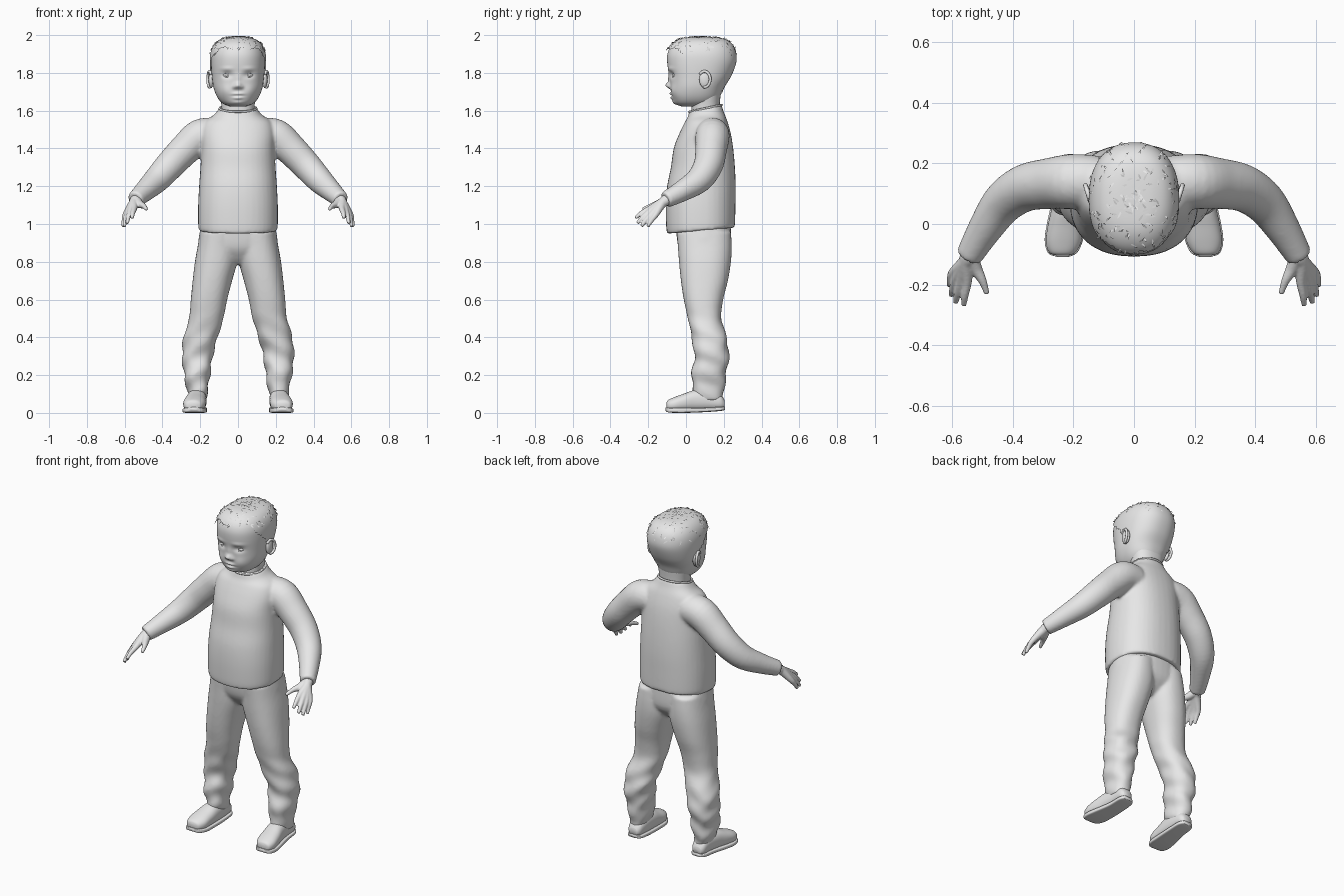
import bpy, bmesh, math, random
from mathutils import Vector

if "Cube" in bpy.data.objects:
    bpy.data.objects.remove(bpy.data.objects["Cube"])

random.seed(4)
grey = bpy.data.materials.new("plain_grey")
grey.diffuse_color = (0.8, 0.8, 0.8, 1)
grey.use_nodes = True
grey.node_tree.nodes["Principled BSDF"].inputs["Base Color"].default_value = grey.diffuse_color


def spline(keys, steps):
    """Catmull-Rom interpolation of equally long key tuples."""
    out, n = [], len(keys)
    for i in range(n - 1):
        p = [keys[max(0, min(n - 1, i + k))] for k in (-1, 0, 1, 2)]
        for s in range(steps):
            t = s / steps
            out.append([0.5 * (2 * b + (c - a) * t + (2 * a - 5 * b + 4 * c - d) * t * t
                               + (3 * b - a - 3 * c + d) * t ** 3) for a, b, c, d in zip(*p)])
    return out + [list(keys[-1])]


def skin(bm, rings):
    """Bridge rings of points into a capped surface."""
    vs = [[bm.verts.new(p) for p in r] for r in rings]
    n, new = len(vs[0]), []
    for a, b in zip(vs, vs[1:]):
        for i in range(n):
            j = (i + 1) % n
            new.append(bm.faces.new((a[i], a[j], b[j], b[i])))
    new += [bm.faces.new(vs[0][::-1]), bm.faces.new(vs[-1])]
    bmesh.ops.recalc_face_normals(bm, faces=new)


def loft(bm, keys, axis="z", n=40, steps=6, power=2.3, tweak=None):
    """Keys: position on axis, u0, u1, v0, v1, tilt. Superellipse sections."""
    rings = []
    for t, u0, u1, v0, v1, tilt in spline([tuple(k) + (0,) * (6 - len(k)) for k in keys], steps):
        ring = []
        for i in range(n):
            a = 2 * math.pi * i / n
            c, s = math.cos(a), math.sin(a)
            u = (u0 + u1) / 2 + (u1 - u0) / 2 * math.copysign(abs(c) ** (2 / power), c)
            v = (v0 + v1) / 2 + (v1 - v0) / 2 * math.copysign(abs(s) ** (2 / power), s)
            p = Vector((u, v, t + tilt * (v - 0.08))) if axis == "z" else Vector((u, t, v))
            ring.append(tweak(p) if tweak else p)
        rings.append(ring)
    skin(bm, rings)


def tube(bm, keys, n=14, steps=5):
    """Keys: x, y, z, radius along a path."""
    pts = spline(keys, steps)
    rings = []
    for i, p in enumerate(pts):
        d = Vector(pts[min(i + 1, len(pts) - 1)][:3]) - Vector(pts[max(i - 1, 0)][:3])
        side = d.cross(Vector((0.7, 0.7, 0.1))).normalized()
        up = d.cross(side).normalized()
        rings.append([Vector(p[:3]) + p[3] * (math.cos(2 * math.pi * k / n) * side
                                              + math.sin(2 * math.pi * k / n) * up) for k in range(n)])
    skin(bm, rings)


def ball(bm, centre, size):
    r = bmesh.ops.create_uvsphere(bm, u_segments=24, v_segments=14, radius=1)
    for v in r["verts"]:
        v.co = Vector([c + s * q for c, s, q in zip(centre, size, v.co)])


def finish(name, bm, mirror=False, voxel=0, smooth=4):
    me = bpy.data.meshes.new(name)
    bm.to_mesh(me)
    bm.free()
    me.materials.append(grey)
    for p in me.polygons:
        p.use_smooth = True
    ob = bpy.data.objects.new(name, me)
    bpy.context.collection.objects.link(ob)
    if mirror:
        ob.modifiers.new("mirror", "MIRROR").use_mirror_merge = False
    if voxel:
        m = ob.modifiers.new("fuse", "REMESH")
        m.mode, m.voxel_size, m.use_smooth_shade = "VOXEL", voxel, True
        m = ob.modifiers.new("soften", "SMOOTH")
        m.iterations, m.factor = smooth, 0.5
    return ob


def sym(z, front, back, w, tilt=0):
    return (z, -w, w, front, back, tilt)


# shirt: body and sleeves fused
bm = bmesh.new()
loft(bm, [sym(0.965, -0.10, 0.258, 0.207, 0.09), sym(1.0, -0.105, 0.26, 0.211, 0.07),
          sym(1.1, -0.107, 0.262, 0.211), sym(1.2, -0.10, 0.263, 0.206),
          sym(1.3, -0.08, 0.259, 0.199), sym(1.4, -0.065, 0.25, 0.194),
          sym(1.48, -0.035, 0.237, 0.195), sym(1.54, -0.008, 0.218, 0.175, 0.05),
          sym(1.575, 0.008, 0.2, 0.125, 0.15), sym(1.61, 0.018, 0.188, 0.098, 0.2)])
for s in (1, -1):
    tube(bm, [(s * 0.12, 0.14, 1.475, 0.085), (s * 0.20, 0.14, 1.465, 0.091), (s * 0.28, 0.133, 1.395, 0.084),
              (s * 0.36, 0.118, 1.312, 0.078), (s * 0.43, 0.07, 1.235, 0.07), (s * 0.49, -0.015, 1.178, 0.057),
              (s * 0.545, -0.108, 1.128, 0.044)], n=24)
finish("shirt", bm, voxel=0.009, smooth=5)

# collar edge
bm = bmesh.new()
tube(bm, [(0.097 * math.cos(a), 0.103 + 0.086 * math.sin(a), 1.612 + 0.018 * math.sin(a), 0.006)
          for a in [k * math.pi / 12 for k in range(25)]], n=8, steps=2)
finish("collar", bm)


# trousers: hips and legs fused, with soft folds below the knee
def folds(p):
    k = 0.005 * max(0, min(1, (0.55 - p.z) / 0.2))
    p.x += k * math.sin(p.z * 55 + p.y * 22)
    p.y += k * math.sin(p.z * 48 + abs(p.x) * 30)
    return p


legs = [(0.065, .172, .262, .05, .195), (0.1, .164, .266, .04, .20), (0.2, .148, .285, .03, .212),
        (0.3, .134, .296, .045, .227), (0.4, .108, .288, .03, .215), (0.5, .077, .259, .01, .187),
        (0.6, .057, .25, -.012, .197), (0.7, .031, .24, -.027, .222), (0.8, .004, .228, -.037, .238),
        (0.88, .0, .214, -.043, .242), (0.96, .0, .2, -.05, .238)]
bm = bmesh.new()
loft(bm, [sym(0.785, 0.03, 0.16, 0.1), sym(0.82, -0.005, 0.2, 0.17), sym(0.88, -0.04, 0.235, 0.21),
          sym(0.985, -0.055, 0.238, 0.198)])
for s in (1, -1):
    loft(bm, [(k[0],) + tuple(sorted((s * k[1], s * k[2]))) + k[3:] for k in legs], tweak=folds)
finish("trousers", bm, voxel=0.009, smooth=4)

# shoes and soles
bm = bmesh.new()
loft(bm, [(-.104, .218, .252, .03, .052), (-.095, .194, .278, .012, .068), (-.06, .174, .29, .006, .084),
          (-.01, .169, .285, .006, .102), (.05, .166, .272, .008, .122), (.12, .166, .262, .012, .122),
          (.18, .172, .257, .016, .1), (.203, .188, .243, .025, .07)], axis="y")
finish("shoes", bm, mirror=True)
bm = bmesh.new()
loft(bm, [(-.108, .215, .255, .012, .03), (-.095, .188, .283, .003, .028), (-.055, .169, .294, 0, .026),
          (.0, .165, .287, 0, .026), (.1, .163, .266, .004, .028), (.18, .167, .26, .01, .032),
          (.206, .187, .244, .015, .034)], axis="y", power=5)
finish("soles", bm, mirror=True)

# hands: fingers run back to the wrist and fuse into a palm
bm = bmesh.new()
for knuckle, mid, tip in [((.550, -.19, 1.082), (.557, -.235, 1.058), (.561, -.268, 1.032)),
                          ((.570, -.188, 1.068), (.581, -.228, 1.036), (.587, -.258, 1.004)),
                          ((.585, -.177, 1.056), (.596, -.212, 1.020), (.602, -.236, .988)),
                          ((.595, -.160, 1.050), (.604, -.185, 1.016), (.608, -.203, .986))]:
    tube(bm, [(.533, -.085, 1.138, .03), (.551, -.122, 1.115, .026), knuckle + (.0165,),
              mid + (.0125,), tip + (.009,)])
tube(bm, [(.54, -.105, 1.127, .026), (.522, -.145, 1.106, .022), (.499, -.187, 1.095, .014),
          (.484, -.23, 1.078, .009)])
finish("hands", bm, mirror=True, voxel=0.0045, smooth=4)

# head with sculpted face
skull = [sym(1.622, -0.02, 0.10, 0.04), sym(1.637, -0.056, 0.15, 0.08), sym(1.67, -0.073, 0.178, 0.109),
         sym(1.72, -0.08, 0.2, 0.129), sym(1.78, -0.088, 0.236, 0.138), sym(1.85, -0.099, 0.262, 0.143),
         sym(1.9, -0.098, 0.262, 0.140), sym(1.94, -0.08, 0.247, 0.125), sym(1.968, -0.045, 0.217, 0.098),
         sym(1.983, 0.0, 0.17, 0.058), sym(1.987, 0.07, 0.1, 0.012)]
# x, z, x radius, z radius, amount forward
bumps = [(0, 1.733, .018, .016, .026), (0, 1.765, .012, .025, .008), (.02, 1.725, .009, .009, .009),
         (.065, 1.705, .035, .032, .008), (0, 1.689, .026, .008, .011), (0, 1.667, .022, .008, .011),
         (0, 1.678, .03, .0035, -.006), (0, 1.642, .03, .014, .008), (.057, 1.79, .026, .016, -.014),
         (.06, 1.822, .032, .009, .005)]


def face(p):
    if p.y < 0.03:
        fwd = sum(amt * math.exp(-((abs(p.x) - x) / rx) ** 2 - ((p.z - z) / rz) ** 2)
                  for x, z, rx, rz, amt in bumps)
        p.y -= fwd
    return p


bm = bmesh.new()
loft(bm, skull, n=112, steps=9, tweak=face)
finish("head", bm)
bm = bmesh.new()
loft(bm, [sym(1.54, 0.03, 0.18, 0.085), sym(1.62, 0.03, 0.178, 0.087), sym(1.70, 0.03, 0.185, 0.1)])
finish("neck", bm)

# eyes and lids
bm = bmesh.new()
ball(bm, (.06, -.05, 1.788), (.024, .021, .011))
finish("eyes", bm, mirror=True)
bm = bmesh.new()
for h in (.012, -.010):
    tube(bm, [(.036, -.068, 1.788, .002), (.058, -.069, 1.788 + h, .0035), (.084, -.054, 1.789, .002)], n=8)
finish("eyelids", bm, mirror=True)

# ears: a thin shell with a raised rim
bm = bmesh.new()
ball(bm, (.142, .1, 1.765), (.014, .03, .045))
tube(bm, [(.151 + .009 * math.sin(a), .098 + .03 * math.sin(a), 1.766 + .042 * math.cos(a), .0075)
          for a in [-0.9 + k * 0.42 for k in range(11)]], n=10, steps=3)
finish("ears", bm, mirror=True)

# hair cap, trimmed to the hairline
bm = bmesh.new()
loft(bm, [(k[0] + .004, k[1] - .006, k[2] + .006, k[3] - .006, k[4] + .004) for k in skull], n=72)


def hairline(c):
    return 1.93 - 0.9 * max(0, c.y + 0.06) + 0.006 * math.sin(c.x * 70)


bmesh.ops.delete(bm, geom=[f for f in bm.faces if f.calc_center_median().z < hairline(f.calc_center_median())],
                 context="FACES")
bm.normal_update()
roots = [(v.co.copy(), v.normal.copy()) for v in bm.verts if v.co.z > 1.9]
finish("hair", bm)

# loose tufts lying over the crown
bm = bmesh.new()
for co, no in random.choices(roots, k=170):
    d = no.cross(Vector([random.uniform(-1, 1) for _ in range(3)])).normalized()
    w = no.cross(d) * 0.003
    length = random.uniform(0.015, 0.035)
    a, b = co - no * 0.002, co + d * length * 0.6 + no * 0.004
    tip = co + d * length + no * 0.003
    tip.z = min(tip.z, 2.0)
    q = [bm.verts.new(p) for p in (a - w, a + w, b + w, tip, b - w)]
    bm.faces.new(q)
finish("hair_tufts", bm)
